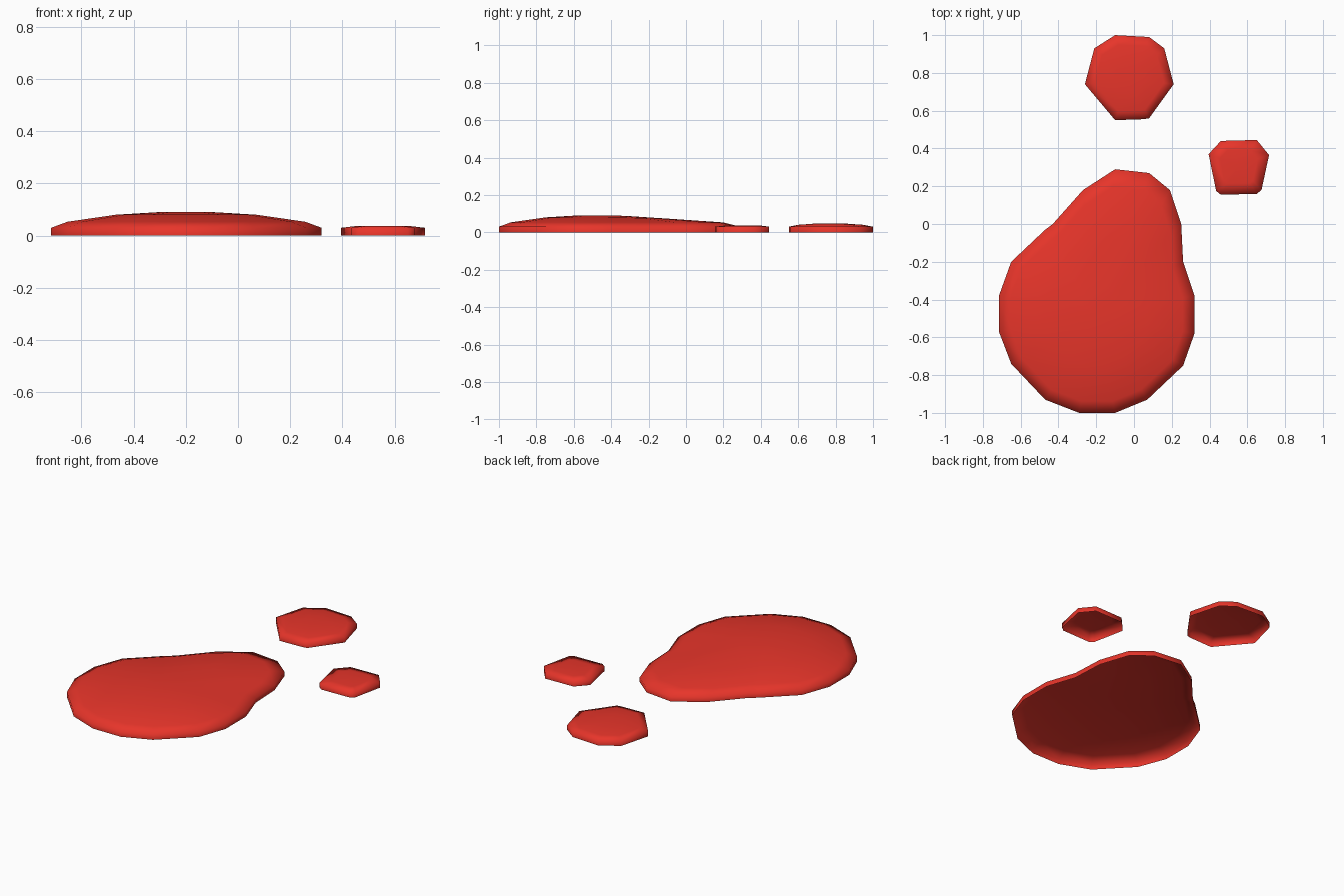
import bpy

if "Cube" in bpy.data.objects:
    bpy.data.objects.remove(bpy.data.objects["Cube"])

red = bpy.data.materials.new("red_liquid")
red.diffuse_color = (0.8, 0.035, 0.023, 1)
red.use_nodes = True
red.node_tree.nodes["Principled BSDF"].inputs["Base Color"].default_value = red.diffuse_color


def puddle(name, outline, centre, rings, sag=0.0):
    """Open-bottomed dome: outline (clockwise) shrunk to the centre in (scale, z) rings."""
    cx, cy = centre
    pts = outline[::-1]
    n = len(pts)
    verts, faces = [], []
    for t, z in rings:
        for x, y in pts:
            px, py = cx + (x - cx) * t, cy + (y - cy) * t
            drop = sag * max(0, py + 0.4) if z > 0.06 else 0
            verts.append((px, py, z - drop))
    for r in range(len(rings) - 1):
        for i in range(n):
            j = (i + 1) % n
            faces.append((r * n + i, r * n + j, (r + 1) * n + j, (r + 1) * n + i))
    # top cap as a fan
    verts.append((cx, cy, rings[-1][1]))
    base = (len(rings) - 1) * n
    faces += [(base + i, base + (i + 1) % n, len(verts) - 1) for i in range(n)]
    mesh = bpy.data.meshes.new(name)
    mesh.from_pydata(verts, [], faces)
    mesh.materials.append(red)
    mesh.shade_smooth()
    obj = bpy.data.objects.new(name, mesh)
    bpy.context.collection.objects.link(obj)
    return obj


# Large pear-shaped puddle
puddle("main_puddle", [
    (-0.10, 0.29), (0.08, 0.27), (0.19, 0.18), (0.25, 0.0), (0.26, -0.20),
    (0.32, -0.38), (0.32, -0.58), (0.26, -0.75), (0.07, -0.93), (-0.10, -1.0),
    (-0.29, -1.0), (-0.47, -0.93), (-0.65, -0.74), (-0.715, -0.57),
    (-0.715, -0.38), (-0.65, -0.20), (-0.47, -0.03), (-0.43, 0.0), (-0.27, 0.18)],
    (-0.2, -0.48),
    [(1, 0), (1, 0.03), (0.88, 0.053), (0.52, 0.08), (0.2, 0.09)], sag=0.025)

# Round drop behind it
puddle("back_drop", [
    (-0.10, 1.0), (0.08, 0.99), (0.16, 0.93), (0.21, 0.74), (0.08, 0.56),
    (0.05, 0.555), (-0.10, 0.55), (-0.26, 0.74), (-0.21, 0.93)],
    (-0.02, 0.77),
    [(1, 0), (1, 0.03), (0.78, 0.04), (0.35, 0.047)])

# Small drop at the right
puddle("small_drop", [
    (0.46, 0.44), (0.65, 0.445), (0.715, 0.365), (0.675, 0.18), (0.65, 0.16),
    (0.46, 0.155), (0.435, 0.175), (0.395, 0.37)],
    (0.555, 0.31),
    [(1, 0), (1, 0.03), (0.62, 0.037)])
